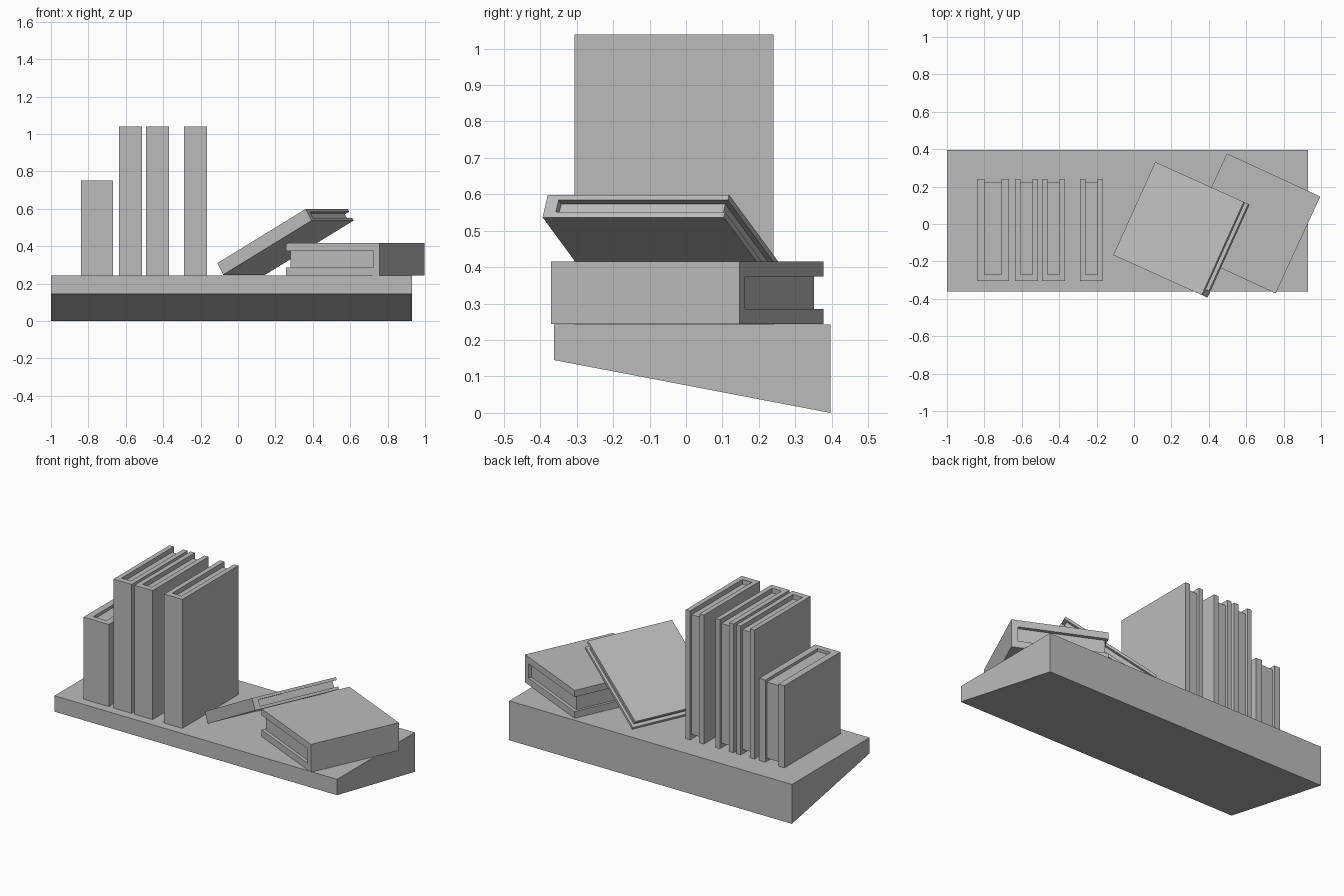
import bpy, bmesh
from math import radians, sin, cos
from mathutils import Matrix, Vector

cube = bpy.data.objects.get("Cube")
if cube:
    bpy.data.objects.remove(cube, do_unlink=True)

grey = bpy.data.materials.new("plain_grey")
grey.use_nodes = True
grey.diffuse_color = (0.5, 0.5, 0.5, 1)
grey.node_tree.nodes["Principled BSDF"].inputs["Base Color"].default_value = (0.5, 0.5, 0.5, 1)


def extrude(name, points, offset, matrix=Matrix()):
    """Extrude a flat outline along an offset and place it."""
    bm = bmesh.new()
    face = bm.faces.new([bm.verts.new(p) for p in points])
    new = bmesh.ops.extrude_face_region(bm, geom=[face])["geom"]
    verts = [v for v in new if isinstance(v, bmesh.types.BMVert)]
    bmesh.ops.translate(bm, vec=offset, verts=verts)
    bmesh.ops.recalc_face_normals(bm, faces=bm.faces)
    mesh = bpy.data.meshes.new(name)
    bm.to_mesh(mesh)
    bm.free()
    mesh.materials.append(grey)
    obj = bpy.data.objects.new(name, mesh)
    obj.matrix_world = matrix
    bpy.context.collection.objects.link(obj)
    return obj


def book(name, thick, width, height, matrix):
    """Spine faces local -y, boards face x, height runs along z."""
    t = thick / 2
    inner = t * 0.52
    spine, fore, head = 0.036, 0.016, height * 0.036
    cover = [(-t, 0), (t, 0), (t, width), (inner, width),
             (inner, spine), (-inner, spine), (-inner, width), (-t, width)]
    extrude(name + "_cover", [(x, y, 0) for x, y in cover], (0, 0, height), matrix)
    block = [(-inner, spine), (inner, spine), (inner, width - fore), (-inner, width - fore)]
    extrude(name + "_pages", [(x, y, head) for x, y in block],
            (0, 0, height - 2 * head), matrix)


def frame(origin, y_axis, z_axis):
    """Placement matrix from the width and height directions."""
    y, z = Vector(y_axis).normalized(), Vector(z_axis).normalized()
    m = Matrix((y.cross(z), y, z)).transposed().to_4x4()
    m.translation = origin
    return m


# Shelf with a sloping underside
TOP = 0.243
extrude("shelf", [(-1, -0.362, TOP), (-1, 0.396, TOP), (-1, 0.396, 0), (-1, -0.362, 0.145)],
        (1.93, 0, 0))

# Upright books: left edge, right edge, height
uprights = [(-0.84, -0.668, 0.507), (-0.636, -0.512, 0.796),
            (-0.493, -0.369, 0.796), (-0.29, -0.166, 0.796)]
for i, (x0, x1, height) in enumerate(uprights, 1):
    book(f"upright_book_{i}", x1 - x0, 0.546, height,
         Matrix.Translation(((x0 + x1) / 2, -0.306, TOP)))

# Thick book lying flat, spine towards +x
a = radians(24.8)
book("flat_book", 0.172, 0.55, 0.57,
     frame((0.757, -0.371, TOP + 0.087), (-cos(a), sin(a), 0), (sin(a), cos(a), 0)))

# Thin book leaning on the flat one
a, tilt, thick = radians(24.3), radians(29.2), 0.071
up = Vector((cos(a) * cos(tilt), -sin(a) * cos(tilt), sin(tilt)))
normal = Vector((-cos(a) * sin(tilt), sin(a) * sin(tilt), cos(tilt)))
book("leaning_book", thick, 0.546, 0.594,
     frame(Vector((-0.111, -0.166, 0.309)) - normal * thick / 2, (sin(a), cos(a), 0), up))
